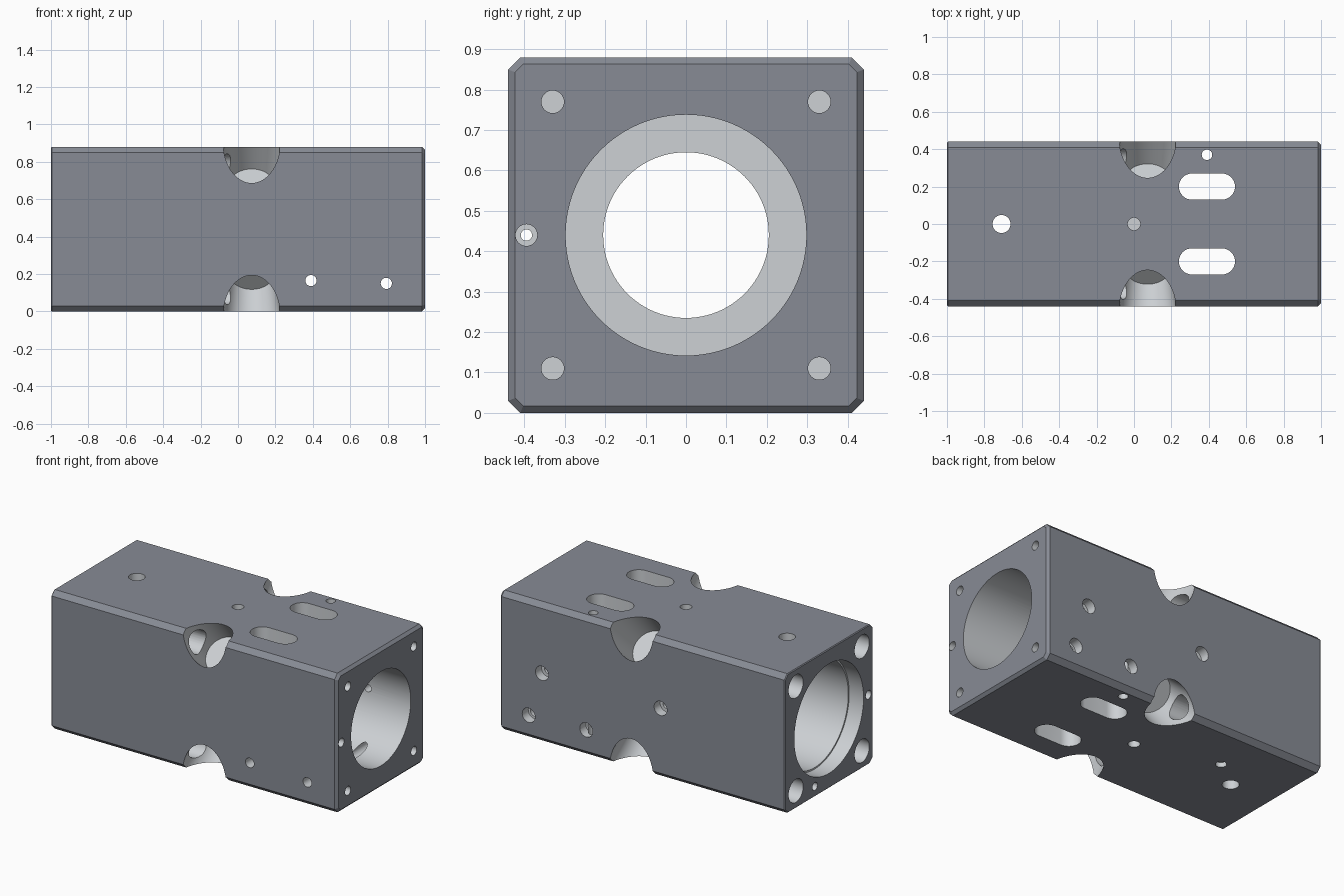
import bpy, bmesh
from math import sin, cos, pi
from mathutils import Vector

if "Cube" in bpy.data.objects:
    bpy.data.objects.remove(bpy.data.objects["Cube"])

ZC = 0.44   # height of the bore axis
H = 0.44    # half width of the block


def material(name, color):
    mat = bpy.data.materials.new(name)
    mat.diffuse_color = color
    mat.use_nodes = True
    mat.node_tree.nodes["Principled BSDF"].inputs["Base Color"].default_value = mat.diffuse_color
    return mat


# Dark coated outside, bare metal inside the cuts
MATS = [material("dark_coating", (0.245, 0.26, 0.30, 1)),
        material("bare_metal", (0.61, 0.635, 0.66, 1))]


def make_object(name, bm, mat_index):
    bmesh.ops.recalc_face_normals(bm, faces=bm.faces[:])
    for f in bm.faces:
        f.material_index = mat_index
    mesh = bpy.data.meshes.new(name)
    bm.to_mesh(mesh)
    bm.free()
    for mat in MATS:
        mesh.materials.append(mat)
    obj = bpy.data.objects.new(name, mesh)
    bpy.context.collection.objects.link(obj)
    return obj


# Block: chamfered square section lofted along x, with chamfered ends
def octagon(bm, x, inset, c=0.03):
    a = H - inset
    b = H - c - inset * 0.4
    pts = [(a, b), (b, a), (-b, a), (-a, b), (-a, -b), (-b, -a), (b, -a), (a, -b)]
    return [bm.verts.new((x, p, ZC + q)) for p, q in pts]


bm = bmesh.new()
rings = [octagon(bm, x, i) for x, i in ((-1, 0.005), (-0.995, 0), (0.983, 0), (1, 0.017))]
bm.faces.new(rings[0])
bm.faces.new(rings[-1])
for r0, r1 in zip(rings, rings[1:]):
    for i in range(8):
        j = (i + 1) % 8
        bm.faces.new((r0[i], r0[j], r1[j], r1[i]))
block = make_object("housing_block", bm, 0)


def subtract(cutter):
    cutter.hide_render = True
    mod = block.modifiers.new("cut", 'BOOLEAN')
    mod.operation = 'DIFFERENCE'
    mod.solver = 'EXACT'
    mod.material_mode = 'INDEX'
    mod.object = cutter
    bpy.context.view_layer.objects.active = block
    bpy.ops.object.modifier_apply(modifier=mod.name)
    bpy.data.objects.remove(cutter, do_unlink=True)


def drill(start, end, radius, seg=32, end_radius=None):
    a, b = Vector(start), Vector(end)
    d = b - a
    bm = bmesh.new()
    bmesh.ops.create_cone(bm, cap_ends=True, segments=seg, radius1=radius,
                          radius2=end_radius or radius, depth=d.length)
    rot = Vector((0, 0, 1)).rotation_difference(d.normalized()).to_matrix().to_4x4()
    bm.transform(rot)
    bmesh.ops.translate(bm, verts=bm.verts[:], vec=(a + b) / 2)
    subtract(make_object("drill_cutter", bm, 1))


def slot(x0, x1, y, radius, seg=16):
    bm = bmesh.new()
    outline = []
    for cx, start in ((x1 - radius, -pi / 2), (x0 + radius, pi / 2)):
        for i in range(seg + 1):
            t = start + pi * i / seg
            outline.append((cx + radius * cos(t), y + radius * sin(t)))
    face = bm.faces.new([bm.verts.new((px, py, -0.1)) for px, py in outline])
    ext = bmesh.ops.extrude_face_region(bm, geom=[face])
    bm.faces.ensure_lookup_table()
    if face.is_valid and len([f for f in bm.faces if len(f.verts) > 4]) < 2:
        bm.faces.new(face.verts)
    bmesh.ops.translate(bm, vec=(0, 0, 1.1),
                        verts=[v for v in ext["geom"] if isinstance(v, bmesh.types.BMVert)])
    subtract(make_object("slot_cutter", bm, 1))


# Stepped main bore
for x0, x1, r in ((0.2, 1.1, 0.298), (-1.1, -0.2, 0.336), (-1.1, -0.9, 0.346), (-0.5, 0.5, 0.205)):
    drill((x0, 0, ZC), (x1, 0, ZC), r, 96)

# Corner features: tapered diagonal pocket, wide access hole and small bolt hole
for sy in (-1, 1):
    for sz in (-1, 1):
        drill((0.073, sy * 0.237, ZC + sz * 0.237), (0.073, sy * 0.44, ZC + sz * 0.44),
              0.12, 64, 0.152)
        y, z = sy * 0.33, ZC + sz * 0.33
        drill((-1.1, y, z), (0.07, y, z), 0.073)
        drill((0.65, y, z), (1.1, y, z), 0.028)

# Long slots through top and bottom
for y in (-0.2, 0.2):
    slot(0.24, 0.54, y, 0.07)

# Vertical holes
drill((-0.708, 0, -0.1), (-0.708, 0, 1), 0.048)
drill((0.39, 0.37, -0.1), (0.39, 0.37, 1), 0.028)
drill((0, 0, 0.78), (0, 0, 1), 0.034)
drill((0, 0, -0.1), (0, 0, 0.1), 0.034)

# Cross holes, widened at the back
for x, z in ((0.39, 0.165), (0.793, 0.15)):
    drill((x, -0.6, z), (x, 0.6, z), 0.03)
    drill((x, 0.38, z), (x, 0.6, z), 0.045)
for x in (0.70, -0.13):
    drill((x, 0.38, ZC), (x, 0.6, ZC), 0.045)
    drill((x, 0.1, ZC), (x, 0.5, ZC), 0.024)

# Long side channel, widened at the ends
drill((-1.1, -0.395, ZC), (1.1, -0.395, ZC), 0.014, 24)
drill((0.9, -0.395, ZC), (1.1, -0.395, ZC), 0.027, 24)
drill((-1.1, -0.395, ZC), (-0.9, -0.395, ZC), 0.027, 24)

# Port from the left end meeting a port from the bottom
drill((-1.1, 0.14, 0.065), (-0.52, 0.14, 0.065), 0.025, 24)
drill((-0.52, 0.14, -0.1), (-0.52, 0.14, 0.068), 0.022, 24)
drill((-0.52, 0.14, -0.1), (-0.52, 0.14, 0.03), 0.032, 24)

bpy.ops.object.select_all(action='DESELECT')
block.select_set(True)
bpy.context.view_layer.objects.active = block
bpy.ops.object.shade_smooth_by_angle(angle=0.4)
